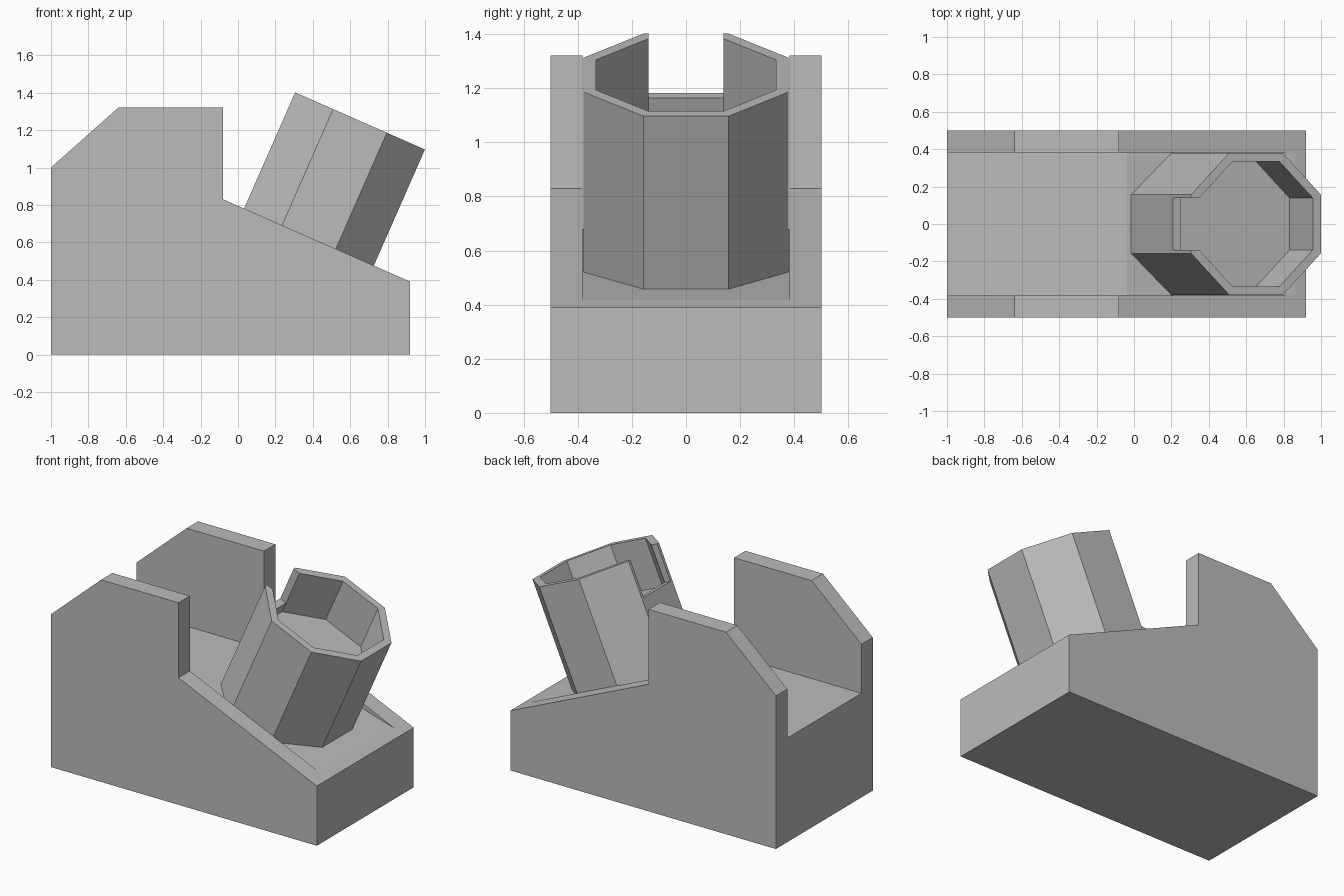
import bpy, bmesh, math
from mathutils import Matrix

cube = bpy.data.objects.get("Cube")
if cube:
    bpy.data.objects.remove(cube, do_unlink=True)

grey = bpy.data.materials.new("plain grey")
grey.use_nodes = True
colour = (0.5, 0.5, 0.5, 1)
grey.diffuse_color = colour
grey.node_tree.nodes["Principled BSDF"].inputs["Base Color"].default_value = colour


def add_object(name, bm, matrix=Matrix()):
    bmesh.ops.recalc_face_normals(bm, faces=bm.faces)
    mesh = bpy.data.meshes.new(name)
    bm.to_mesh(mesh)
    bm.free()
    mesh.materials.append(grey)
    mesh.transform(matrix)
    obj = bpy.data.objects.new(name, mesh)
    bpy.context.collection.objects.link(obj)
    return obj


def extruded(name, profile, half_width):
    """Extrude an (x, z) profile across the width."""
    bm = bmesh.new()
    face = bm.faces.new([bm.verts.new((x, -half_width, z)) for x, z in profile])
    out = bmesh.ops.extrude_face_region(bm, geom=[face])
    moved = [v for v in out["geom"] if isinstance(v, bmesh.types.BMVert)]
    bmesh.ops.translate(bm, vec=(0, 2 * half_width, 0), verts=moved)
    return add_object(name, bm)


def octagon(name, half_width, bottom, top, matrix):
    """Octagonal prism with flats facing x and y."""
    bm = bmesh.new()
    radius = half_width / math.cos(math.pi / 8)
    bmesh.ops.create_cone(bm, cap_ends=True, segments=8, radius1=radius,
                          radius2=radius, depth=top - bottom)
    bmesh.ops.rotate(bm, verts=bm.verts, matrix=Matrix.Rotation(math.pi / 8, 3, 'Z'))
    bmesh.ops.translate(bm, verts=bm.verts, vec=(0, 0, (top + bottom) / 2))
    return add_object(name, bm, matrix)


def carve(target, cutter):
    mod = target.modifiers.new("cut", 'BOOLEAN')
    mod.operation = 'DIFFERENCE'
    mod.solver = 'EXACT'
    mod.object = cutter
    cutter.hide_render = True
    bpy.context.view_layer.objects.active = target
    bpy.ops.object.modifier_apply(modifier=mod.name)
    bpy.data.objects.remove(cutter, do_unlink=True)


# Base block with a raised back and sloping front
base = extruded("base_block", [(-1, 0), (0.92, 0), (0.92, 0.39), (-0.08, 0.83),
                               (-0.08, 1.32), (-0.64, 1.32), (-1, 1)], 0.5)

# Channel between the side walls, its floor rising to meet the front slope
carve(base, extruded("channel_cutter", [(-1.2, 0.68), (-0.04, 0.68), (0.9, 0.404),
                                        (0.9, 2), (-1.2, 2)], 0.383))

# Tilted octagonal cup, placed by the centre of its rim
tilt = Matrix.Translation((0.6525, 0, 1.249)) @ Matrix.Rotation(math.atan(0.44), 4, 'Y')
cup = octagon("octagonal_cup", 0.379, -0.85, 0, tilt)
carve(cup, octagon("recess_cutter", 0.333, -0.31, 0.2, tilt))

# Notch through the rear of the rim
bm = bmesh.new()
bmesh.ops.create_cube(bm, size=1)
bmesh.ops.scale(bm, verts=bm.verts, vec=(0.3, 0.276, 0.48))
bmesh.ops.translate(bm, verts=bm.verts, vec=(-0.4, 0, 0))
carve(cup, add_object("notch_cutter", bm, tilt))
